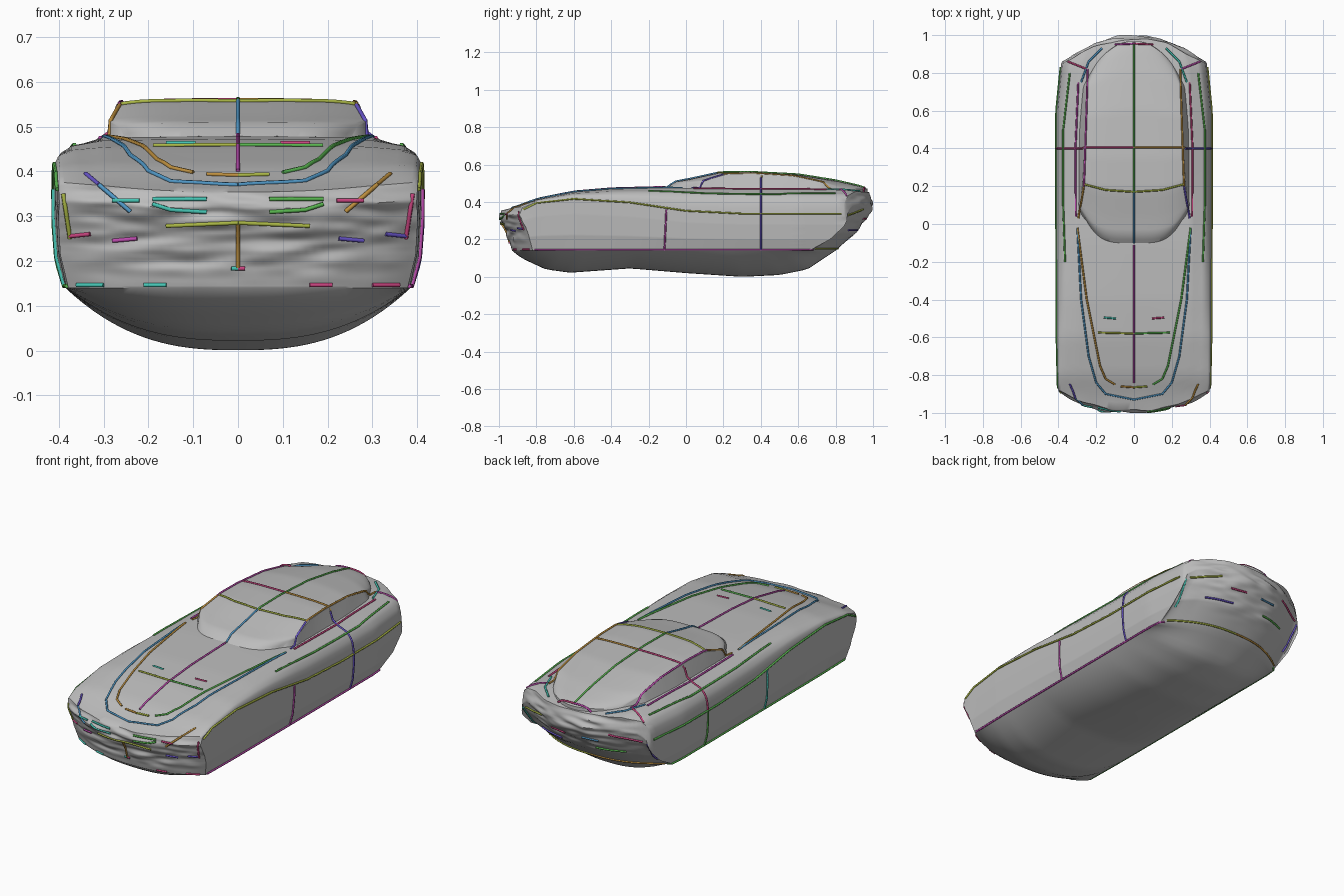
import bpy
import bmesh
from mathutils import Vector, noise
from mathutils.bvhtree import BVHTree

default = bpy.data.objects.get("Cube")
if default:
    bpy.data.objects.remove(default, do_unlink=True)


def make_material(name, colour):
    material = bpy.data.materials.new(name)
    material.use_nodes = True
    rgba = (*colour, 1)
    material.diffuse_color = rgba
    for node in material.node_tree.nodes:
        if node.type == 'BSDF_PRINCIPLED':
            node.inputs["Base Color"].default_value = rgba
            node.inputs["Roughness"].default_value = .7
    return material


palette = {
    "grey": (.51, .51, .51),
    "olive": (.4, .47, .06),
    "green": (.1, .47, .08),
    "teal": (.06, .55, .45),
    "blue": (.08, .31, .56),
    "purple": (.14, .09, .6),
    "magenta": (.5, .07, .42),
    "crimson": (.6, .06, .22),
    "brown": (.52, .28, .05),
}
materials = {name: make_material(name, colour) for name, colour in palette.items()}


def curve_at(points, value):
    """Linear interpolation along a short profile."""
    if value <= points[0][0]:
        return points[0][1]
    for (a, start), (b, end) in zip(points, points[1:]):
        if value <= b:
            return start + (end - start) * (value - a) / (b - a)
    return points[-1][1]


def mix(a, b, factor):
    return a + (b - a) * factor


# Body profiles along the length
BELLY = [(-.93, .14), (-.88, .1), (-.75, .04), (-.62, .022), (-.3, .045),
         (0, .02), (.3, 0), (.5, .01), (.65, .04), (.8, .14)]
DECK = [(-1, .35), (-.9, .376), (-.8, .415), (-.6, .455), (-.4, .472),
        (-.1, .48), (.5, .475), (.85, .47), (1, .45)]
SHOULDER = [(-.9, .36), (-.8, .4), (-.6, .42), (-.3, .4), (0, .355), (.3, .34)]
HALF_WIDTH = [(-1, .38), (-.87, .402), (-.6, .408), (0, .41), (.6, .41),
              (.85, .385), (1, .3)]
# Body profiles over the height of the nose, the tail and the flanks
NOSE = [(0, -.93), (.4, -.955), (.85, -1), (1, -.985)]
TAIL = [(0, .8), (.3, .91), (.65, .985), (.8, 1), (1, .98)]
FLANK = [(0, .94), (.3, .985), (.7, 1)]
# Body cross-section: outward spread and drop towards the shoulder
SPREAD = [(0, 0), (.6, .74), (.8, .91), (.9, .98), (1, 1)]
DROP = [(0, 1), (.6, .96), (.8, .76), (.9, .48), (1, 0)]


def body_shape(u, along, up):
    s = abs(u)
    side = 1 if u > 0 else -1
    spread = curve_at(SPREAD, s)
    front, back = curve_at(NOSE, up), curve_at(TAIL, up)
    middle = mix(front, back, along)
    y = mix(front + .11 * spread ** 2.5, back - .14 * spread ** 2.5, along)
    x = side * spread * curve_at(HALF_WIDTH, y) * curve_at(FLANK, up)
    low = mix(curve_at(BELLY, middle), .14, spread ** 2.6)
    high = mix(curve_at(SHOULDER, y), curve_at(DECK, y), curve_at(DROP, s))
    z = mix(low, high, up)
    # Crumpled skin at both ends
    rough = min(max((abs(y) - .83) * 8, 0), 1) * min(up * 4, 1)
    bump = noise.noise(Vector((x * 9, y * 14, z * 38))) * .014 * rough
    return x, max(-1, min(1, y + bump)), z


# Cabin profiles along the length
ROOF = [(-.11, .472), (-.06, .508), (.03, .525), (.18, .558), (.35, .56),
        (.6, .547), (.8, .515), (.93, .485), (1, .46)]
ROOF_WIDTH = [(-.1, .25), (0, .285), (.2, .27), (.8, .25), (.97, .2)]
BASE_WIDTH = [(-.1, .28), (0, .3), (.5, .3), (.8, .28), (.97, .21)]


def cabin_shape(u, along, up):
    nominal = mix(-.11, .97, along)
    y = nominal + .12 * u ** 4 * (1 - along) ** 3 - .12 * u * u * along ** 3
    width = mix(curve_at(BASE_WIDTH, nominal), curve_at(ROOF_WIDTH, nominal), up)
    high = curve_at(ROOF, nominal) - .008 * u ** 4
    return u * width, y, mix(.44, high, up)


def shaped_block(name, shape, cuts):
    """Subdivided block whose vertices are placed by a shape function."""
    bm = bmesh.new()
    bmesh.ops.create_cube(bm, size=2)
    bmesh.ops.subdivide_edges(bm, edges=bm.edges[:], cuts=cuts, use_grid_fill=True)
    for vert in bm.verts:
        u, v, w = vert.co
        vert.co = shape(u, (v + 1) / 2, (w + 1) / 2)
    bmesh.ops.recalc_face_normals(bm, faces=bm.faces[:])
    mesh = bpy.data.meshes.new(name)
    bm.to_mesh(mesh)
    tree = BVHTree.FromBMesh(bm)
    bm.free()
    mesh.materials.append(materials["grey"])
    obj = bpy.data.objects.new(name, mesh)
    bpy.context.collection.objects.link(obj)
    bpy.ops.object.select_all(action='DESELECT')
    obj.select_set(True)
    bpy.context.view_layer.objects.active = obj
    bpy.ops.object.shade_smooth_by_angle(angle=.7)
    return tree


skins = [shaped_block("body_shell", body_shape, 49),
         shaped_block("cabin", cabin_shape, 39)]


def project(view, side, a, b):
    """Drop a drawn point onto the outer skin."""
    origin, direction = {
        "top": ((side * a, b, 2), (0, 0, -1)),
        "flank": ((side * 2, a, b), (-side, 0, 0)),
        "front": ((side * a, -2, b), (0, 1, 0)),
        "back": ((side * a, 2, b), (0, -1, 0)),
    }[view]
    hits = [tree.ray_cast(Vector(origin), Vector(direction)) for tree in skins]
    hits = [hit for hit in hits if hit[0] is not None]
    if not hits:
        return None
    return min(hits, key=lambda hit: hit[3])[0] - Vector(direction) * .002


def trace(name, view, right_colour, left_colour, points):
    """Thin raised line on the skin, on both sides unless a colour is None."""
    for label, side, colour in (("right", -1, right_colour), ("left", 1, left_colour)):
        if colour is None:
            continue
        path = []
        for (a, b), (c, d) in zip(points, points[1:]):
            steps = max(4, int(max(abs(c - a), abs(d - b)) / .02))
            path += [project(view, side, mix(a, c, i / steps), mix(b, d, i / steps))
                     for i in range(steps + 1)]
        path = [p for p in path if p is not None]
        if len(path) < 2:
            continue
        curve = bpy.data.curves.new(name, 'CURVE')
        curve.dimensions = '3D'
        curve.bevel_depth = .005
        curve.bevel_resolution = 1
        curve.use_fill_caps = True
        spline = curve.splines.new('POLY')
        spline.points.add(len(path) - 1)
        for point, place in zip(spline.points, path):
            point.co = (*place, 1)
        curve.materials.append(materials[colour])
        bpy.context.collection.objects.link(
            bpy.data.objects.new(f"{name}_{label}", curve))


# Centre line, bonnet and roof lines
trace("bonnet_centre_line", "top", "magenta", None, [(0, -.84), (0, -.11)])
trace("windscreen_centre_line", "top", "blue", None, [(0, -.1), (0, .17)])
trace("roof_centre_line", "top", "green", None, [(0, .17), (0, .95)])
trace("bonnet_outer_line", "top", "blue", "blue",
      [(.3, -.02), (.28, -.4), (.24, -.7), (.2, -.84), (.15, -.9), (0, -.93)])
trace("bonnet_inner_line", "top", "brown", "green",
      [(.3, -.02), (.25, -.4), (.18, -.75), (.15, -.82), (.1, -.85)])
trace("bonnet_tip_line", "top", "brown", "olive", [(.07, -.86), (0, -.865)])
trace("bonnet_cross_line", "top", "olive", "green", [(.19, -.575), (0, -.58)])
trace("bonnet_dash", "front", "teal", "crimson", [(.16, .463), (.095, .463)])
trace("roof_front_line", "top", "olive", "olive", [(.262, .21), (.15, .18), (0, .17)])
trace("roof_cross_line", "top", "crimson", "brown", [(.27, .405), (0, .405)])
trace("windscreen_pillar", "top", "brown", "purple", [(.295, .03), (.265, .2)])
trace("roof_rail", "top", "magenta", "brown", [(.265, .2), (.255, .5), (.245, .82)])
trace("tail_corner_line", "top", "crimson", "magenta", [(.35, .86), (.25, .82)])
trace("tail_curve", "top", "blue", "teal", [(.28, .75), (.24, .86), (.17, .93)])
trace("tail_tip_line", "top", "magenta", "crimson", [(0, .955), (.1, .95)])
trace("fender_line", "top", "green", "green",
      [(.365, -.2), (.375, .1), (.375, .5), (.34, .8)])
trace("belt_line", "top", "magenta", "crimson", [(.308, .04), (.31, .4), (.295, .75)])

# Flank lines
trace("shoulder_line", "flank", "green", "olive",
      [(-.87, .36), (-.8, .395), (-.6, .417), (-.3, .398), (0, .353), (.3, .338), (.83, .338)])
trace("sill_line", "flank", "green", "magenta", [(-.81, .144), (.68, .144)])
trace("door_front_line", "flank", "teal", "magenta", [(-.115, .144), (-.105, .36)])
trace("door_rear_line", "flank", "green", "purple", [(.4, .144), (.4, .34)])
trace("window_post", "flank", "crimson", "purple", [(.4, .34), (.4, .53)])

# Nose lines
trace("grille_centre_bar", "front", "brown", None, [(0, .285), (0, .185)])
trace("grille_foot", "front", "teal", "crimson", [(.015, .183), (0, .183)])
trace("grille_top_line", "front", "olive", "olive", [(0, .285), (.16, .278)])
trace("nose_upper_line", "front", "teal", "green", [(.19, .338), (.07, .338)])
trace("nose_lower_line", "front", "teal", "green", [(.19, .327), (.15, .314), (.07, .309)])
trace("lamp_line", "front", "blue", "brown", [(.31, .37), (.24, .31)])
trace("lamp_outer_line", "front", "purple", "brown", [(.34, .395), (.31, .37)])
trace("lamp_side_line", "front", "teal", "crimson", [(.28, .335), (.22, .335)])
trace("vent_line", "front", "crimson", "purple", [(.375, .255), (.33, .26)])
trace("vent_inner_line", "front", "magenta", "purple", [(.28, .245), (.225, .25)])
trace("nose_corner_line", "front", "olive", "crimson", [(.39, .35), (.375, .25)])
trace("bumper_outer_dash", "front", "teal", "crimson", [(.36, .146), (.3, .146)])
trace("bumper_inner_dash", "front", "teal", "crimson", [(.21, .146), (.16, .146)])

# Tail lines
trace("tail_lamp_line", "back", "crimson", "olive", [(.35, .33), (.2, .36)])
trace("tail_panel_line", "back", "green", "purple", [(.25, .25), (.1, .25)])
trace("tail_plate_line", "back", "blue", "crimson", [(.14, .31), (.05, .31)])
trace("tail_bumper_line", "back", "brown", "olive", [(.36, .15), (0, .15)])
trace("tail_side_line", "back", "purple", "teal", [(.36, .2), (.37, .32)])
